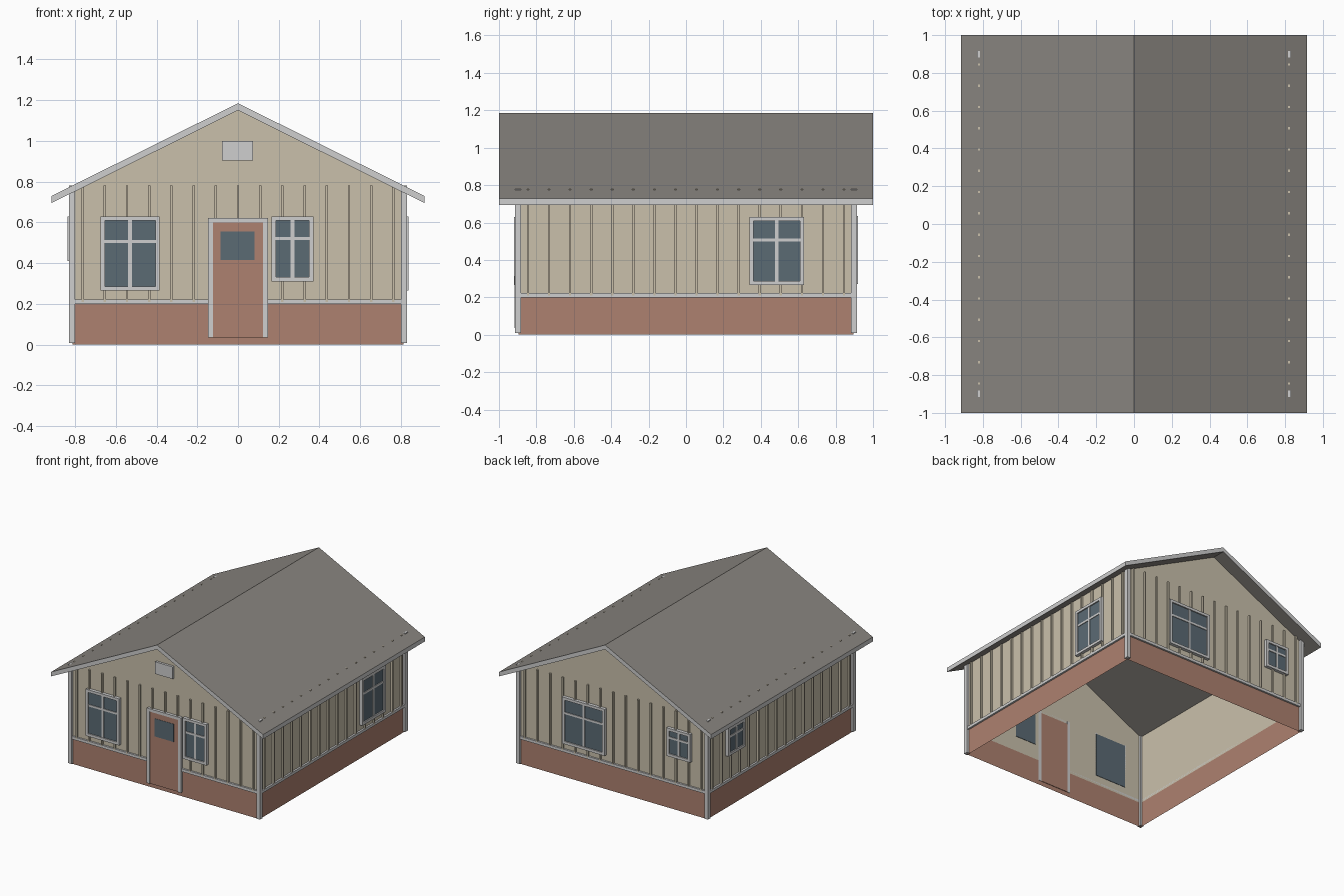
import bpy, bmesh
from mathutils import Vector

cube = bpy.data.objects.get("Cube")
if cube:
    bpy.data.objects.remove(cube, do_unlink=True)


def material(name, *rgb):
    m = bpy.data.materials.new(name)
    m.use_nodes = True
    m.diffuse_color = (*rgb, 1)
    m.node_tree.nodes["Principled BSDF"].inputs["Base Color"].default_value = (*rgb, 1)
    return m


cream = material("cream siding", 0.59, 0.53, 0.41)
brick = material("brick red", 0.42, 0.22, 0.16)
trim = material("light grey trim", 0.62, 0.62, 0.62)
shingle = material("grey shingle", 0.25, 0.235, 0.215)
glass = material("blue grey glass", 0.105, 0.145, 0.175)

WX, WY = 0.813, 0.895            # wall planes
RIDGE, SLOPE, THICK = 1.185, 0.497, 0.035
BASE, TOP = 0.2, 0.78            # brick height, batten height


def finish(bm, name, *mats):
    mesh = bpy.data.meshes.new(name)
    bm.to_mesh(mesh)
    bm.free()
    for m in mats:
        mesh.materials.append(m)
    ob = bpy.data.objects.new(name, mesh)
    bpy.context.collection.objects.link(ob)
    return ob


def add_box(bm, lo, hi):
    lo, hi = Vector(lo), Vector(hi)
    verts = bmesh.ops.create_cube(bm, size=1)["verts"]
    for v in verts:
        v.co = (lo + hi) / 2 + v.co * (hi - lo)


def wall_box(bm, side, u0, u1, z0, z1, d0, d1):
    """Box on a wall: u runs along x or y, d is the distance out of the wall."""
    axis, sign = side
    plane = WX if axis == "x" else WY
    a, b = sorted((sign * (plane + d0), sign * (plane + d1)))
    if axis == "x":
        add_box(bm, (a, u0, z0), (b, u1, z1))
    else:
        add_box(bm, (u0, a, z0), (u1, b, z1))


FRONT, BACK, LEFT, RIGHT = ("y", -1), ("y", 1), ("x", 1), ("x", -1)
SIDES = {"front": FRONT, "back": BACK, "left": LEFT, "right": RIGHT}


def face(bm, pts, index=0):
    f = bm.faces.new([bm.verts.new(p) for p in pts])
    f.material_index = index


def under(x):
    return RIDGE - THICK - SLOPE * abs(x)


# Open-bottomed wall shell: brick band below, siding and gables above
bm = bmesh.new()
for s in (-1, 1):
    y, x = s * WY, s * WX
    face(bm, [(-s * -WX, y, 0), (-s * WX, y, 0), (-s * WX, y, BASE), (s * WX, y, BASE)], 1)
    face(bm, [(s * WX, y, BASE), (-s * WX, y, BASE), (-s * WX, y, under(WX)),
              (0, y, under(0)), (s * WX, y, under(WX))])
    face(bm, [(x, -s * WY, 0), (x, s * WY, 0), (x, s * WY, BASE), (x, -s * WY, BASE)], 1)
    face(bm, [(x, -s * WY, BASE), (x, s * WY, BASE), (x, s * WY, under(WX)), (x, -s * WY, under(WX))])
finish(bm, "walls", cream, brick)

# Gabled roof slab with light edges
bm = bmesh.new()
R = 0.917
profile = [(-R, RIDGE - SLOPE * R), (0, RIDGE), (R, RIDGE - SLOPE * R),
           (R, under(R)), (0, under(0)), (-R, under(R))]
rings = [[bm.verts.new((x, y, z)) for x, z in profile] for y in (-1, 1)]
n = len(profile)
for i in range(n):
    j = (i + 1) % n
    f = bm.faces.new([rings[0][i], rings[1][i], rings[1][j], rings[0][j]])
    f.material_index = 1 if i in (2, 5) else 0
for ring in rings:
    for ids in ((0, 1, 4, 5), (1, 2, 3, 4)):
        bm.faces.new([ring[i] for i in ids]).material_index = 1
bmesh.ops.recalc_face_normals(bm, faces=bm.faces)
finish(bm, "roof", shingle, trim)

# Battens and the ledge above the brick
for name, side in SIDES.items():
    count, span, reach = (15, 0.763, WX) if side[0] == "y" else (16, 0.845, WY)
    bm = bmesh.new()
    for i in range(count):
        u = -span + 2 * span * i / (count - 1)
        wall_box(bm, side, u - 0.006, u + 0.006, BASE + 0.01, TOP, 0, 0.014)
    finish(bm, name + "_battens", cream)
    bm = bmesh.new()
    wall_box(bm, side, -reach, reach, BASE, BASE + 0.022, 0, 0.014)
    finish(bm, name + "_ledge", trim)

# Corner posts
bm = bmesh.new()
for sx in (-1, 1):
    for sy in (-1, 1):
        add_box(bm, (sx * 0.815 - 0.015, sy * 0.898 - 0.017, 0.008),
                (sx * 0.815 + 0.015, sy * 0.898 + 0.017, TOP))
finish(bm, "corner_posts", trim)


def window(name, side, u0, u1, z0, z1, w=0.021):
    bm = bmesh.new()
    wall_box(bm, side, u0 + w / 2, u1 - w / 2, z0 + w / 2, z1 - w / 2, -0.003, 0.016)
    finish(bm, name + "_glass", glass)
    bm = bmesh.new()
    mid, bar = (u0 + u1) / 2, z0 + (z1 - z0) * 0.66
    for a, b in ((u0, u0 + w), (u1 - w, u1)):
        wall_box(bm, side, a, b, z0, z1, 0, 0.025)
    for a, b in ((z0, z0 + w), (z1 - w, z1)):
        wall_box(bm, side, u0 + w, u1 - w, a, b, 0, 0.025)
    wall_box(bm, side, mid - 0.009, mid + 0.009, z0 + w, z1 - w, 0, 0.021)
    wall_box(bm, side, u0 + w, u1 - w, bar - 0.008, bar + 0.008, 0, 0.021)
    finish(bm, name + "_frame", trim)


# Windows
window("front_large_window", FRONT, -0.675, -0.385, 0.265, 0.63)
window("front_narrow_window", FRONT, 0.165, 0.37, 0.31, 0.63)
window("left_window", LEFT, 0.34, 0.63, 0.265, 0.63)
window("back_large_window", BACK, 0.06, 0.43, 0.27, 0.635)
window("back_small_window", BACK, -0.68, -0.475, 0.415, 0.635)
window("right_window", RIGHT, 0.46, 0.67, 0.41, 0.63)

# Front door with its frame and pane
bm = bmesh.new()
wall_box(bm, FRONT, -0.125, 0.122, 0.035, 0.6, -0.004, 0.016)
finish(bm, "door", brick)
bm = bmesh.new()
wall_box(bm, FRONT, -0.085, 0.082, 0.415, 0.555, 0.012, 0.018)
finish(bm, "door_pane", glass)
bm = bmesh.new()
for s in (-1, 1):
    a, b = sorted((s * 0.122, s * 0.148))
    wall_box(bm, FRONT, a, b, 0.035, 0.622, -0.003, 0.022)
wall_box(bm, FRONT, -0.122, 0.122, 0.6, 0.622, 0, 0.022)
finish(bm, "door_frame", trim)

# Gable vent
bm = bmesh.new()
wall_box(bm, FRONT, -0.078, 0.074, 0.905, 1.0, 0, 0.018)
finish(bm, "gable_vent", trim)
